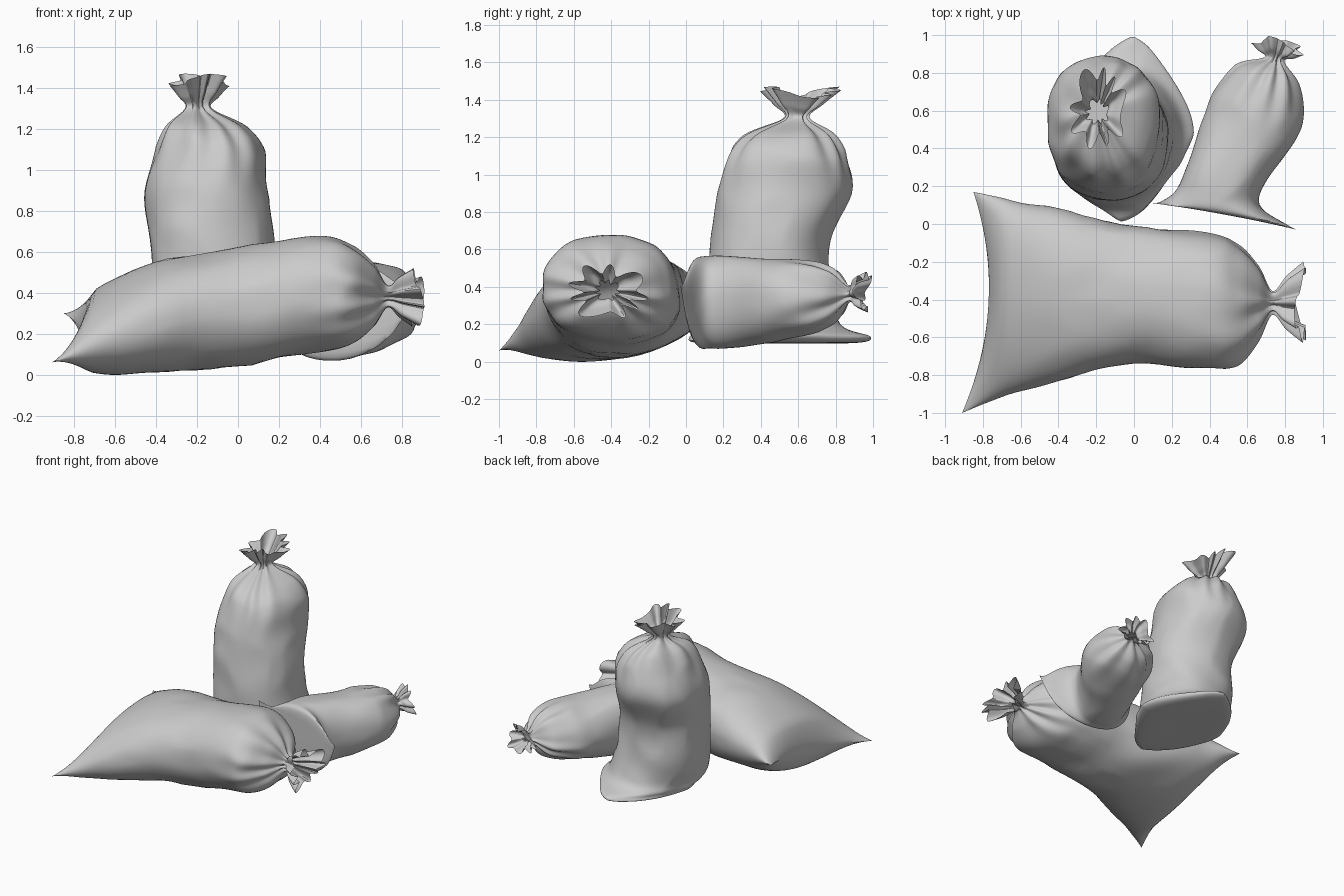
import bpy, bmesh
from math import sin, cos, pi, copysign
from mathutils import Vector, noise

if "Cube" in bpy.data.objects:
    bpy.data.objects.remove(bpy.data.objects["Cube"])

N = 120       # points around each ring
STEPS = 6     # rings between stations


def catmull(a, b, c, d, t):
    return [0.5 * (2 * q + (r - p) * t + (2 * p - 5 * q + 4 * r - s) * t * t
                   + (3 * q - p - 3 * r + s) * t ** 3) for p, q, r, s in zip(a, b, c, d)]


def spow(v, e):
    return copysign(abs(v) ** e, v)


def sack(name, stations, bow, axis, folds, seed, flat_base=False):
    """Loft a sack. Station = centre xyz, half-width vector, half-depth vector,
    squareness, pleat depth. The last three stations are neck, frill and rim."""
    rows = []
    n = len(stations)
    for i in range(n - 1):
        quad = [stations[min(max(j, 0), n - 1)] for j in (i - 1, i, i + 1, i + 2)]
        for s in range(STEPS):
            rows.append((i + s / STEPS, catmull(*quad, s / STEPS)))
    rows.append((n - 1, list(stations[-1])))
    bm = bmesh.new()
    rings = []
    axis = Vector(axis)
    for pos, r in rows:
        c, u, v = Vector(r[0:3]), Vector(r[3:6]), Vector(r[6:9])
        e, pleat = 2 / r[9], r[10]
        frill = max(0, pos - (n - 3)) / 2
        seam = max(0, 1 - pos)
        ring = []
        for k in range(N):
            t = 2 * pi * k / N
            w = folds * t + 1.5 * sin(2 * t + seed) + 1.2 * sin(3 * t + 2 * seed)
            m = 1 + pleat * (cos(w) + 0.4 * sin(3 * t + seed))
            off = u * spow(cos(t), e) + v * spow(sin(t), e)
            p = c + off * m
            # seam bowed inwards, rim uneven
            p += axis * (bow * seam * sin(t) ** 2)
            p += axis * (frill * 0.03 * sin(2 * t + seed))
            # soft cloth creases, fading out at the seam and the frill
            if frill == 0 and pos > 0.9:
                q = p * 3 + Vector((seed, 0, 0))
                fade = min(1, (pos - 0.9) / 1.5)
                ridge = 0.15 - abs(noise.noise(q * 1.2))
                p += off * fade * (0.05 * noise.noise(q) + 0.06 * ridge)
            ring.append(bm.verts.new(p))
        rings.append(ring)
    for a, b in zip(rings, rings[1:]):
        for k in range(N):
            bm.faces.new((a[k], a[(k + 1) % N], b[(k + 1) % N], b[k]))
    if flat_base:
        bm.faces.new(rings[0])
    else:  # stitch the two sides of the seam together
        for k in range(N // 2):
            a, b = rings[0][k], rings[0][-k]
            if a is not b:
                mid = (a.co + b.co) / 2
                a.co = b.co = mid
        bmesh.ops.remove_doubles(bm, verts=rings[0], dist=0.0001)
    bmesh.ops.recalc_face_normals(bm, faces=bm.faces[:])
    me = bpy.data.meshes.new(name)
    bm.to_mesh(me)
    bm.free()
    ob = bpy.data.objects.new(name, me)
    bpy.context.collection.objects.link(ob)
    bpy.context.view_layer.objects.active = ob
    ob.select_set(True)
    bpy.ops.object.shade_smooth_by_angle(angle=0.8)
    ob.select_set(False)


# large sack lying across the front
sack("large_lying_sack", [
    (-.88, -.415, .18, .03, .585, .12, 0, 0, .006, 2, 0),
    (-.70, -.395, .215, .02, .53, .09, 0, 0, .185, 2, 0),
    (-.40, -.375, .28, 0, .455, .04, 0, 0, .265, 2.2, 0),
    (0, -.375, .33, 0, .365, 0, 0, 0, .29, 2.3, 0),
    (.38, -.40, .39, 0, .365, 0, 0, 0, .285, 2.3, .005),
    (.55, -.43, .385, 0, .32, 0, 0, 0, .245, 2.1, .03),
    (.66, -.425, .38, 0, .19, 0, 0, 0, .155, 2, .1),
    (.73, -.42, .38, 0, .055, 0, 0, 0, .05, 2, .2),
    (.80, -.42, .375, 0, .12, 0, 0, 0, .09, 2, .22),
    (.88, -.42, .37, 0, .18, 0, 0, 0, .13, 2, .22),
], .11, (1, 0, 0), 9, 1.0)

# small sack lying at the back right
sack("small_lying_sack", [
    (.48, .04, .45, .38, -.07, -.05, 0, 0, .006, 2, 0),
    (.475, .06, .33, .33, -.06, 0, 0, 0, .22, 2.2, 0),
    (.445, .14, .32, .22, -.04, 0, 0, 0, .245, 2.3, 0),
    (.49, .27, .325, .21, -.04, 0, 0, 0, .245, 2.3, 0),
    (.61, .50, .33, .24, -.06, 0, 0, 0, .225, 2.2, 0),
    (.66, .65, .34, .235, -.06, 0, 0, 0, .20, 2.1, .03),
    (.71, .79, .35, .16, -.05, 0, 0, 0, .14, 2, .09),
    (.745, .87, .36, .045, -.01, 0, 0, 0, .04, 2, .2),
    (.76, .91, .365, .08, -.02, 0, 0, 0, .07, 2, .22),
    (.77, .95, .365, .115, -.03, 0, 0, 0, .09, 2, .22),
], .01, (.25, .97, 0), 8, 4.0)

# upright sack standing on its folded base
sack("upright_sack", [
    (-.05, .48, .10, 0, .03, 0, -.03, 0, 0, 2, 0),
    (-.05, .49, .10, 0, .42, 0, -.28, 0, 0, 1.6, 0),
    (-.04, .495, .135, .04, .495, 0, -.35, .02, 0, 1.4, 0),
    (-.08, .45, .20, .02, .38, 0, -.33, 0, 0, 1.9, 0),
    (-.12, .45, .38, 0, .33, 0, -.315, 0, 0, 2.2, 0),
    (-.13, .45, .65, 0, .32, 0, -.31, 0, 0, 2.2, 0),
    (-.155, .53, .90, 0, .365, 0, -.305, 0, 0, 2.2, 0),
    (-.135, .54, 1.09, 0, .32, 0, -.27, 0, 0, 2.1, .025),
    (-.15, .55, 1.21, 0, .24, 0, -.20, 0, 0, 2, .07),
    (-.19, .59, 1.30, 0, .06, 0, -.06, 0, 0, 2, .2),
    (-.19, .60, 1.37, 0, .11, 0, -.09, 0, 0, 2, .22),
    (-.185, .61, 1.44, 0, .18, 0, -.135, 0, 0, 2, .22),
], 0, (0, 0, 1), 9, 7.0, True)
